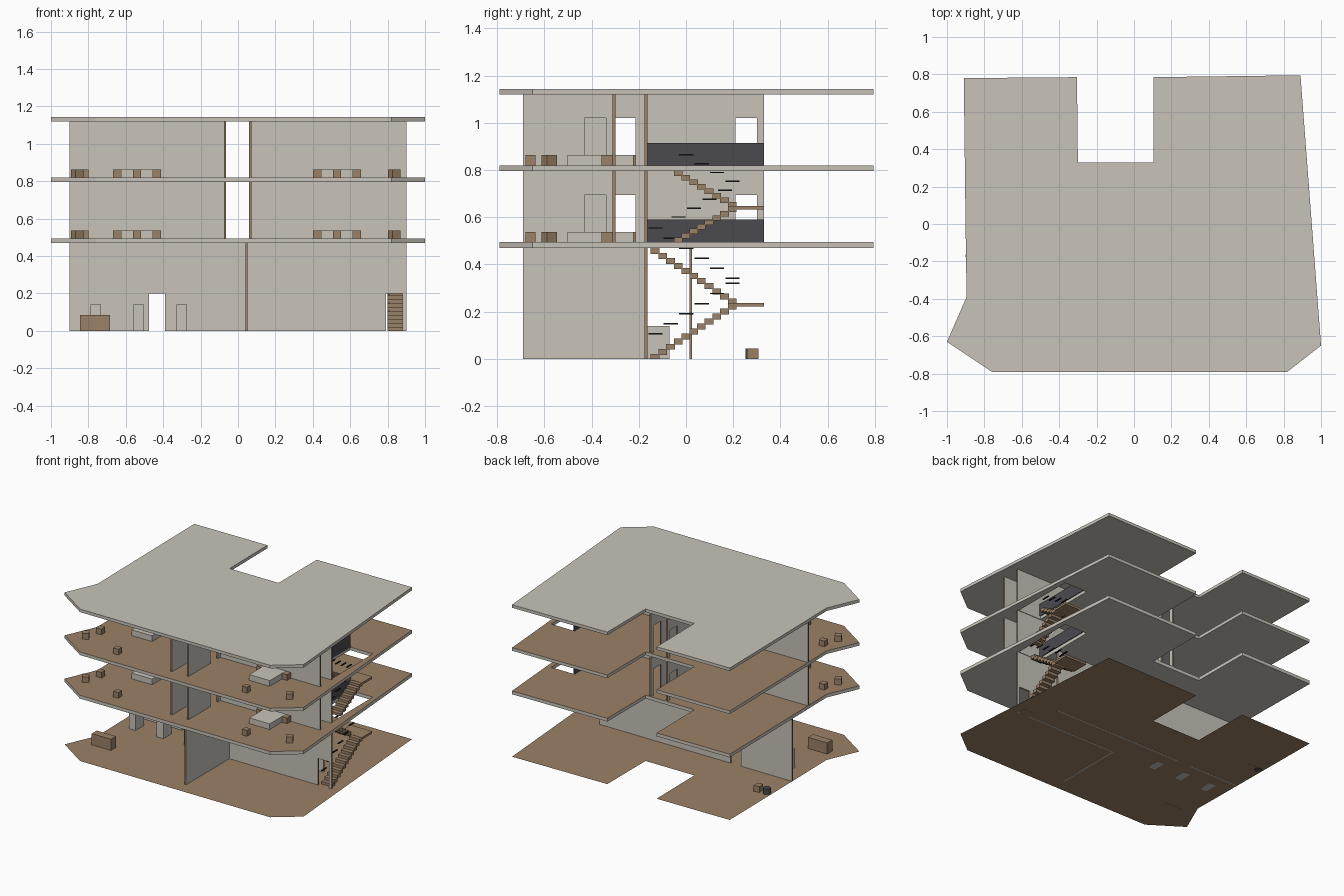
import bpy, bmesh
from math import radians
from mathutils import Matrix, Vector

old = bpy.data.objects.get("Cube")
if old:
    bpy.data.objects.remove(old)


def material(name, rgb):
    m = bpy.data.materials.new(name)
    m.use_nodes = True
    m.diffuse_color = (*rgb, 1)
    m.node_tree.nodes["Principled BSDF"].inputs["Base Color"].default_value = (*rgb, 1)
    return m


CONCRETE = material("pale concrete", (0.58, 0.55, 0.49))
WOOD = material("brown wood", (0.33, 0.22, 0.135))
DARK = material("dark panel", (0.07, 0.068, 0.077))
BLACK = material("black rail", (0.015, 0.014, 0.014))


def finish(name, bm, *mats):
    me = bpy.data.meshes.new(name)
    bm.to_mesh(me)
    bm.free()
    for m in mats:
        me.materials.append(m)
    ob = bpy.data.objects.new(name, me)
    bpy.context.collection.objects.link(ob)
    return ob


def add_box(bm, x, y, z, turn=0):
    """Box from (min, max) ranges, optionally turned about its own centre."""
    lo, hi = Vector((x[0], y[0], z[0])), Vector((x[1], y[1], z[1]))
    mat = (Matrix.Translation((lo + hi) / 2) @ Matrix.Rotation(radians(turn), 4, 'Z')
           @ Matrix.Diagonal((*(hi - lo), 1)))
    return bmesh.ops.create_cube(bm, size=1, matrix=mat)


def box(name, x, y, z, mat, turn=0):
    bm = bmesh.new()
    add_box(bm, x, y, z, turn)
    return finish(name, bm, mat)


# Floor plates
OUTLINE = [(-0.91, 0.78), (-0.305, 0.785), (-0.3, 0.33), (0.105, 0.33), (0.105, 0.785),
           (0.89, 0.795), (1.0, -0.65), (0.82, -0.79), (-0.76, -0.79), (-1.0, -0.63),
           (-0.895, -0.39), (-0.9, -0.05)]
WELL = [(0.7, -0.16), (0.89, -0.16), (0.89, 0.33), (0.7, 0.33)]


def plate(name, z, thick, loops, mats):
    bm = bmesh.new()
    for loop in loops:
        vs = [bm.verts.new((px, py, z)) for px, py in loop]
        for i, v in enumerate(vs):
            bm.edges.new((vs[i - 1], v))
    bmesh.ops.triangle_fill(bm, use_beauty=True, edges=bm.edges[:], normal=(0, 0, 1))
    if thick:
        geo = bmesh.ops.extrude_face_region(bm, geom=bm.faces[:])["geom"]
        bmesh.ops.translate(bm, vec=(0, 0, thick),
                            verts=[g for g in geo if isinstance(g, bmesh.types.BMVert)])
        bmesh.ops.recalc_face_normals(bm, faces=bm.faces[:])
    bm.normal_update()
    for f in bm.faces:
        f.material_index = int(len(mats) > 1 and f.normal.z > 0.9)
    return finish(name, bm, *mats)


plate("ground_floor", 0.001, 0, [OUTLINE], [WOOD])
plate("first_floor_slab", 0.47, 0.025, [OUTLINE, WELL], [CONCRETE, WOOD])
plate("second_floor_slab", 0.797, 0.023, [OUTLINE, WELL], [CONCRETE, WOOD])
plate("roof_slab", 1.12, 0.023, [OUTLINE], [CONCRETE])


# Walls: piers and lintels along one axis, with wood on the end faces
def wall(name, axis, at, start, end, z0, z1, doors=()):
    bm = bmesh.new()
    t = 0.006

    def piece(a, b, low):
        along, across = (a, b), (at - t, at + t)
        x, y = (along, across) if axis == 0 else (across, along)
        add_box(bm, x, y, (low, z1))

    cursor = start
    for a, b in doors:
        piece(cursor, a, z0)
        piece(a, b, z0 + 0.2)
        cursor = b
    piece(cursor, end, z0)
    bm.normal_update()
    for f in bm.faces:
        f.material_index = int(abs(f.normal[axis]) > 0.9)
    return finish(name, bm, CONCRETE, WOOD)


wall("hall_side_wall", 1, 0.045, -0.69, -0.17, 0, 0.47)
wall("hall_right_wall", 0, -0.17, 0.04, 0.9, 0, 0.47, [(0.79, 0.88)])
wall("hall_back_wall", 0, 0.02, -0.9, 0.7, 0, 0.47, [(-0.475, -0.39)])

LEVELS = [("first", 0.495, 0.797), ("second", 0.82, 1.12)]
ROOM_DOOR, PASSAGE_DOOR, BACK_DOOR = (-0.43, -0.34), (-0.3, -0.215), (0.21, 0.3)
for level, z0, z1 in LEVELS:
    wall(level + "_corridor_west_wall", 1, -0.07, -0.69, 0.33, z0, z1, [PASSAGE_DOOR, BACK_DOOR])
    wall(level + "_corridor_east_front_wall", 1, 0.065, -0.69, -0.3, z0, z1, [ROOM_DOOR])
    wall(level + "_corridor_east_back_wall", 1, 0.065, -0.175, 0.33, z0, z1, [BACK_DOOR])
    wall(level + "_west_room_wall", 0, -0.17, -0.9, -0.076, z0, z1)
    wall(level + "_east_room_wall", 0, -0.305, 0.071, 0.9, z0, z1)
    wall(level + "_passage_wall", 0, -0.17, 0.071, 0.9, z0, z1)
    box(level + "_stairwell_guard", (0.695, 0.705), (-0.165, 0.33), (z0, z0 + 0.095), DARK)

    # Bedroom furniture
    for side, mid, back in (("west", -0.54, -0.18), ("east", 0.53, -0.312)):
        name = level + "_" + side
        top = z0 + 0.043
        box(name + "_bed", (mid - 0.085, mid + 0.085), (back - 0.19, back), (z0, top), CONCRETE)
        for s in (-1, 1):
            c = mid + s * 0.107
            box(name + "_nightstand", (c - 0.021, c + 0.021), (back - 0.045, back), (z0, top), WOOD)
        box(name + "_stool", (mid - 0.021, mid + 0.021), (-0.68, -0.638), (z0, top), WOOD)
        c = -0.86 if side == "west" else 0.835
        box(name + "_armchair", (c - 0.024, c + 0.024), (-0.604, -0.556), (z0, top), WOOD, 30)
    box(level + "_west_table", (-0.845, -0.8), (-0.48, -0.435), (z0, top), WOOD)


# Stairs: two flights with a half landing and short handrail pieces
def stairs(name, z0, z1, steps):
    bm, rail = bmesh.new(), bmesh.new()
    run, turn_y = 0.0327, 0.21
    rise = (z1 - z0) / (2 * steps)
    half = z0 + steps * rise
    for i in range(steps):
        lower_y = turn_y - (steps - i) * run
        upper_y = turn_y - (i + 1) * run
        for x, y, z, rail_x in (((0.8, 0.885), lower_y, z0 + i * rise, 0.8),
                                ((0.705, 0.79), upper_y, half + i * rise, 0.78)):
            add_box(bm, x, (y, y + run + 0.004), (max(z - 0.004, z0), z + rise))
            if i % 2 == 0:
                add_box(rail, (rail_x, rail_x + 0.01), (y - 0.01, y + 0.05),
                        (z + 0.103, z + 0.109))
    add_box(bm, (0.705, 0.885), (turn_y - 0.005, 0.33), (half - 0.014, half + 0.002))
    finish(name + "_stairs", bm, WOOD)
    finish(name + "_handrail", rail, BLACK)


stairs("ground", 0, 0.47, 11)
stairs("first", 0.495, 0.797, 8)

# Entrance hall furniture
box("reception_desk", (-0.845, -0.685), (-0.53, -0.47), (0, 0.085), WOOD)
for c in (-0.76, -0.53, -0.3):
    box("hall_cabinet", (c - 0.028, c + 0.028), (-0.17, -0.07), (0, 0.14), CONCRETE)
box("terrace_stool", (-0.82, -0.775), (0.255, 0.305), (0, 0.045), WOOD, 8)
bm = bmesh.new()
bmesh.ops.create_cone(bm, cap_ends=True, segments=12, radius1=0.027, radius2=0.027, depth=0.042,
                      matrix=Matrix.Translation((-0.868, 0.28, 0.021)))
finish("terrace_bin", bm, DARK)
